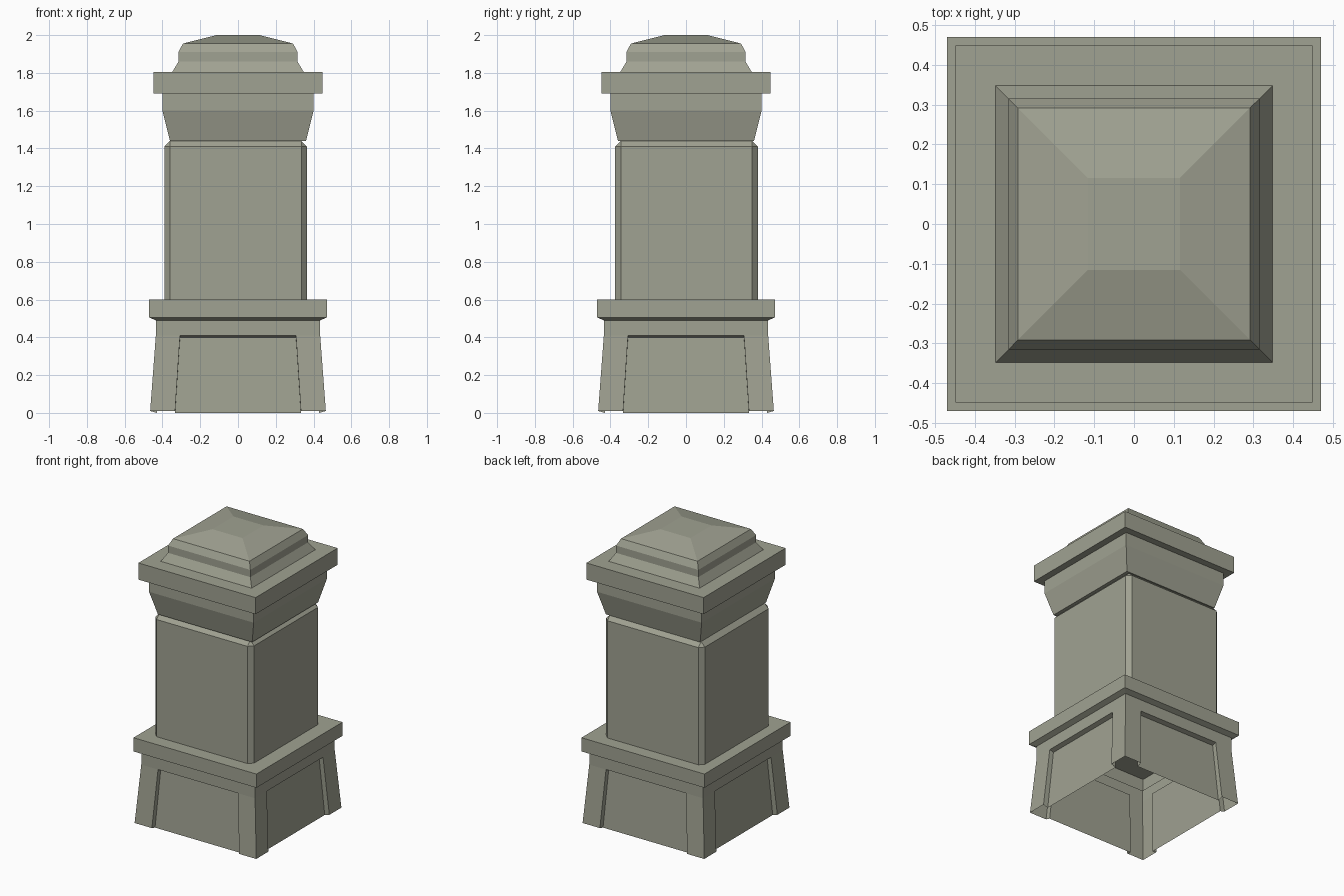
import bpy
import bmesh
from math import pi
from mathutils import Matrix, Vector

if "Cube" in bpy.data.objects:
    bpy.data.objects.remove(bpy.data.objects["Cube"], do_unlink=True)

# Single weathered stone colour
STONE = (0.352, 0.361, 0.287, 1.0)
stone = bpy.data.materials.new("weathered_stone")
stone.use_nodes = True
stone.diffuse_color = STONE
bsdf = stone.node_tree.nodes["Principled BSDF"]
bsdf.inputs["Base Color"].default_value = STONE
bsdf.inputs["Roughness"].default_value = 0.9


def finish(name, bm):
    mesh = bpy.data.meshes.new(name)
    bm.to_mesh(mesh)
    bm.free()
    mesh.materials.append(stone)
    obj = bpy.data.objects.new(name, mesh)
    bpy.context.collection.objects.link(obj)
    return obj


def square_stack(name, profile, bottom=True):
    """Loft square rings given as (half width, height) and close the ends."""
    bm = bmesh.new()
    rings = [[bm.verts.new((sx * w, sy * w, z))
              for sx, sy in ((-1, -1), (1, -1), (1, 1), (-1, 1))]
             for w, z in profile]
    for low, high in zip(rings, rings[1:]):
        for i in range(4):
            j = (i + 1) % 4
            bm.faces.new((low[i], low[j], high[j], high[i]))
    bm.faces.new(rings[-1])
    if bottom:
        bm.faces.new(rings[0][::-1])
    return finish(name, bm)


# Flared foot: one recessed side with its half legs, turned four times
def flared_foot():
    bm = bmesh.new()
    top, neck, foot = 0.49, 0.41, 0.01
    narrow, wide = 0.435, 0.465
    px_top, px_low = 0.307, 0.333
    for turn in range(4):
        spin = Matrix.Rotation(turn * pi / 2, 3, 'Z')

        def face(*points):
            bm.faces.new([bm.verts.new(spin @ Vector(p)) for p in points])

        # Band above the panel
        face((-narrow, -narrow, neck), (-px_top, -narrow, neck),
             (px_top, -narrow, neck), (narrow, -narrow, neck),
             (narrow, -narrow, top), (-narrow, -narrow, top))
        # Sloping panel and the lip over it
        back_top, back_low = -narrow + 0.03, -wide + 0.035
        face((-px_low, back_low, 0), (px_low, back_low, 0),
             (px_top, back_top, neck - 0.01), (-px_top, back_top, neck - 0.01))
        face((-px_top, back_top, neck - 0.01), (px_top, back_top, neck - 0.01),
             (px_top, -narrow, neck), (-px_top, -narrow, neck))
        # Leg fronts and recess cheeks
        for s in (-1, 1):
            leg = [(s * wide, -wide, foot), (s * px_low, -wide, foot),
                   (s * px_top, -narrow, neck), (s * narrow, -narrow, neck)]
            cheek = [(s * px_low, -wide, foot), (s * px_low, back_low, 0),
                     (s * px_top, back_top, neck - 0.01), (s * px_top, -narrow, neck)]
            for quad in (leg, cheek):
                face(*(quad if s < 0 else quad[::-1]))
    bmesh.ops.remove_doubles(bm, verts=bm.verts, dist=0.0005)
    return finish("flared_foot", bm)


flared_foot()

# Ledge above the foot
square_stack("lower_ledge", [(0.435, 0.49), (0.47, 0.505), (0.47, 0.60)], bottom=False)


# Shaft: block with chamfered upright and top edges, slightly off centre
def shaft():
    low, high = 0.60, 1.44
    bm = bmesh.new()
    bmesh.ops.create_cube(bm, size=1)
    bmesh.ops.scale(bm, vec=(0.755, 0.755, high - low), verts=bm.verts)
    bmesh.ops.translate(bm, vec=(-0.0125, 0.0025, (low + high) / 2), verts=bm.verts)
    edges = [e for e in bm.edges if max(v.co.z for v in e.verts) > low + 0.1]
    bmesh.ops.bevel(bm, geom=edges, offset=0.03, offset_type='OFFSET',
                    segments=1, affect='EDGES')
    return finish("shaft", bm)


shaft()

# Flared collar, slab and stepped cap
square_stack("collar", [(0.36, 1.44), (0.40, 1.60), (0.40, 1.69)])
square_stack("upper_slab", [(0.448, 1.69), (0.448, 1.805)])
square_stack("cap", [(0.348, 1.805), (0.315, 1.86), (0.315, 1.91),
                     (0.292, 1.955), (0.115, 2.0)])
